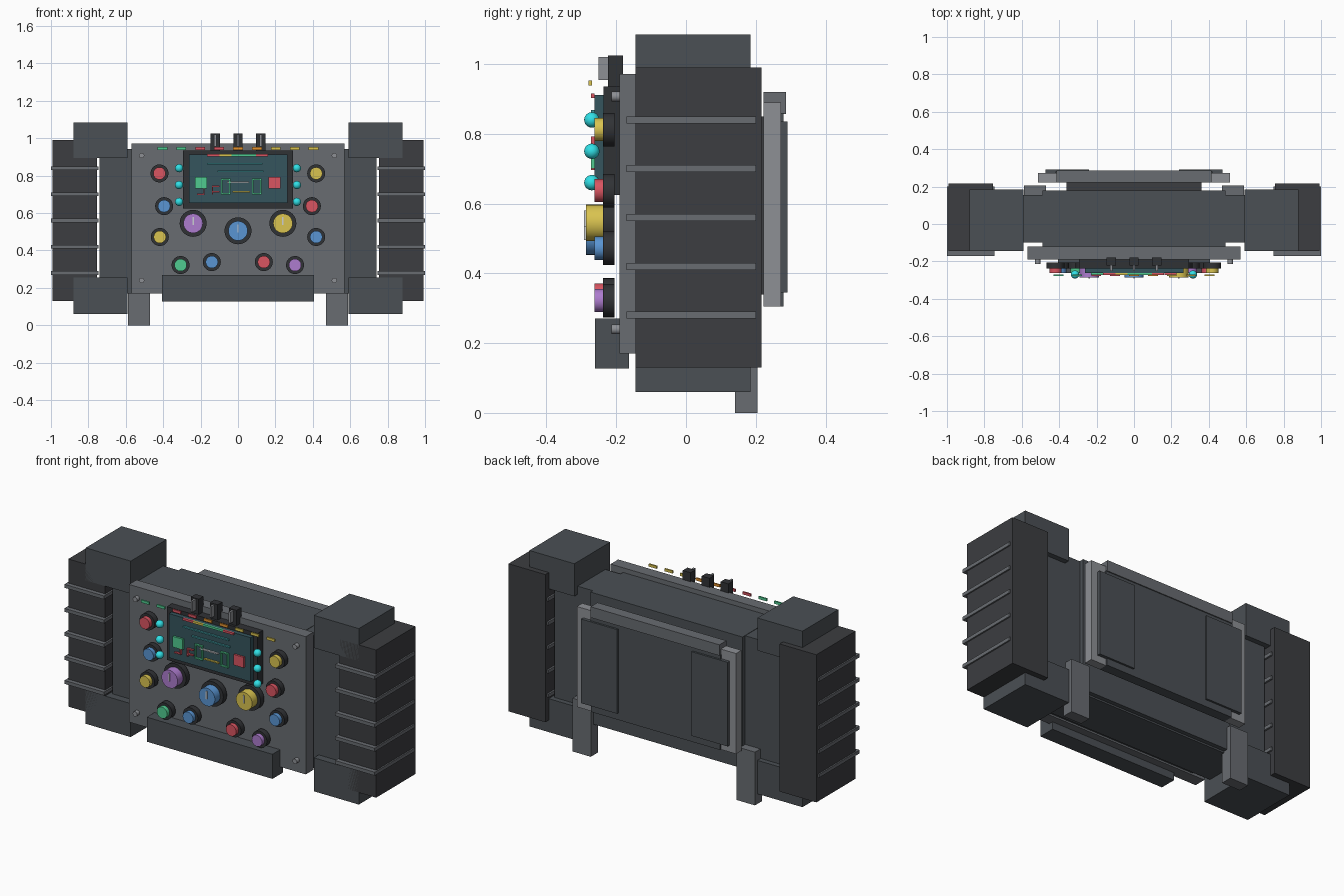
import bpy, math

if "Cube" in bpy.data.objects:
    bpy.data.objects.remove(bpy.data.objects["Cube"])

COLORS = {
    "dark": (.045, .047, .052), "mid": (.07, .08, .09), "grey": (.14, .15, .165),
    "light": (.27, .28, .3), "black": (.03, .032, .036), "screen": (.035, .09, .11),
    "red": (.7, .09, .12), "green": (.08, .6, .28), "blue": (.1, .3, .65),
    "yellow": (.7, .55, .08), "purple": (.42, .2, .62), "orange": (.8, .3, .03),
    "cyan": (.03, .75, .8), "teal": (.05, .3, .33), "white": (.6, .62, .65),
}
MATS = {}
for key, rgb in COLORS.items():
    MATS[key] = bpy.data.materials.new(key)
    MATS[key].diffuse_color = (*rgb, 1)


def finish(name, mat):
    ob = bpy.context.object
    ob.name = name
    ob.data.materials.append(MATS[mat])
    return ob


def box(name, mat, x, y, z):
    """Box from (min, max) ranges."""
    bpy.ops.mesh.primitive_cube_add(
        size=1, location=[(a + b) / 2 for a, b in (x, y, z)])
    ob = bpy.context.object
    ob.scale = [b - a for a, b in (x, y, z)]
    bpy.ops.object.transform_apply(location=False, rotation=False, scale=True)
    return finish(name, mat)


def pair(name, mat, x, y, z):
    """Box on the right and its mirror on the left."""
    box(name + "_right", mat, x, y, z)
    box(name + "_left", mat, (-x[1], -x[0]), y, z)


def disc(name, mat, x, z, r, y0, y1):
    """Cylinder facing the front."""
    bpy.ops.mesh.primitive_cylinder_add(
        vertices=32, radius=r, depth=y1 - y0,
        location=(x, (y0 + y1) / 2, z), rotation=(math.pi / 2, 0, 0))
    bpy.ops.object.shade_smooth_by_angle(angle=math.radians(35))
    return finish(name, mat)


# Body core and wide shoulder body
box("body_core", "mid", (-.49, .49), (-.12, .18), (.18, .945))
box("body_wide", "mid", (-.74, .74), (-.10, .155), (.17, .943))

# Side blocks, ribs, corner blocks and feet
pair("side_block", "dark", (.755, .992), (-.145, .217), (.13, .99))
for z in (.28, .42, .56, .70, .84):
    pair("side_rib", "grey", (.745, 1.0), (-.17, .20), (z - .01, z + .01))
pair("top_corner_block", "mid", (.59, .88), (-.145, .185), (.895, 1.085))
pair("bottom_corner_block", "mid", (.59, .88), (-.145, .185), (.06, .255))
pair("foot", "grey", (.47, .588), (.14, .205), (0, .31))

# Front panel, lower ledge and screws
box("front_panel", "grey", (-.57, .57), (-.19, -.12), (.17, .972))
box("lower_ledge", "mid", (-.405, .405), (-.261, -.164), (.127, .27))
for z in (.24, .907):
    for x in (-.515, .515):
        disc("screw", "light", x, z, .014, -.214, -.19)

# Back mount, frame and raised panels
box("back_mount", "dark", (-.36, .36), (.18, .235), (.34, .85))
pair("back_post", "light", (.415, .513), (.222, .272), (.305, .89))
box("back_top_bar", "grey", (-.415, .415), (.222, .286), (.857, .92))
box("back_bottom_bar", "mid", (-.415, .415), (.222, .28), (.305, .36))
box("back_plate", "mid", (-.42, .42), (.225, .28), (.345, .86))
pair("back_raised_panel", "mid", (.24, .472), (.27, .291), (.345, .835))

# Screen and bezel
box("screen_bezel", "black", (-.293, .293), (-.237, -.185), (.625, .935))
box("screen", "screen", (-.262, .265), (-.262, -.232), (.655, .912))

# Screen graphics: name, colour, x range, z range
graphics = [
    ("meter", "red", (-.165, -.10), (.903, .915)),
    ("meter", "yellow", (-.10, -.035), (.903, .915)),
    ("meter", "green", (-.035, .095), (.903, .915)),
    ("meter", "red", (.095, .16), (.903, .915)),
    ("trace", "teal", (-.165, .13), (.86, .868)),
    ("trace", "teal", (-.11, .135), (.82, .828)),
    ("tile", "green", (-.23, -.165), (.73, .792)),
    ("tile", "red", (.163, .227), (.73, .792)),
    ("map_line", "red", (-.22, -.18), (.697, .704)),
    ("map_line", "red", (-.185, -.178), (.697, .735)),
    ("map_line", "red", (-.14, -.10), (.74, .747)),
    ("map_line", "red", (-.14, -.133), (.70, .747)),
    ("map_line", "red", (-.14, -.10), (.71, .717)),
    ("map_line", "green", (-.09, -.083), (.70, .785)),
    ("map_line", "green", (-.047, -.04), (.70, .785)),
    ("map_line", "green", (-.09, -.04), (.778, .785)),
    ("map_line", "green", (-.09, -.04), (.70, .707)),
    ("map_line", "white", (-.06, .06), (.762, .769)),
    ("map_line", "yellow", (-.03, .065), (.71, .717)),
    ("map_line", "green", (.075, .082), (.70, .785)),
    ("map_line", "green", (.118, .125), (.70, .785)),
    ("map_line", "green", (.075, .125), (.778, .785)),
    ("map_line", "green", (.075, .125), (.70, .707)),
]
for name, mat, x, z in graphics:
    box("screen_" + name, mat, x, (-.273, -.262), z)

# Indicator lamps beside the screen
for x in (-.315, .315):
    for z in (.66, .75, .84):
        bpy.ops.mesh.primitive_uv_sphere_add(
            segments=20, ring_count=12, radius=.022, location=(x, -.27, z))
        bpy.ops.object.shade_smooth()
        finish("indicator_lamp", "cyan")

# Row of status lights along the top
row = ["green", "green", "red", "red", "orange", "orange"] + ["yellow"] * 3
for i, mat in enumerate(row):
    x = (i - 4) * .101
    box("status_light", mat, (x - .026, x + .026), (-.279, -.27), (.938, .953))

# Toggle switches
for x in (-.122, 0, .122):
    box("toggle_base", "black", (x - .025, x + .025), (-.223, -.18), (.895, 1.025))
    box("toggle_lever", "light", (x - .006, x + .006), (-.251, -.222), (.955, 1.02))

# Small knobs
small = [(-.42, .812, "red"), (.418, .812, "yellow"), (-.395, .637, "blue"),
         (.395, .637, "red"), (-.418, .472, "yellow"), (.418, .472, "blue"),
         (-.307, .322, "green"), (-.14, .338, "blue"), (.138, .338, "red"),
         (.305, .322, "purple")]
for x, z, mat in small:
    disc("small_knob_collar", "black", x, z, .048, -.238, -.205)
    disc("small_knob", mat, x, z, .033, -.262, -.236)

# Large knobs with pointers
for x, z, mat in [(-.24, .545, "purple"), (0, .505, "blue"), (.24, .545, "yellow")]:
    disc("large_knob_collar", "black", x, z, .072, -.238, -.205)
    disc("large_knob", mat, x, z, .052, -.287, -.236)
    box("large_knob_pointer", "white", (x - .004, x + .004), (-.292, -.285),
        (z - .01, z + .035))

for m in bpy.data.materials:
    if m.users and not m.is_grease_pencil:
        m.use_nodes = True
        m.node_tree.nodes["Principled BSDF"].inputs["Base Color"].default_value = m.diffuse_color
